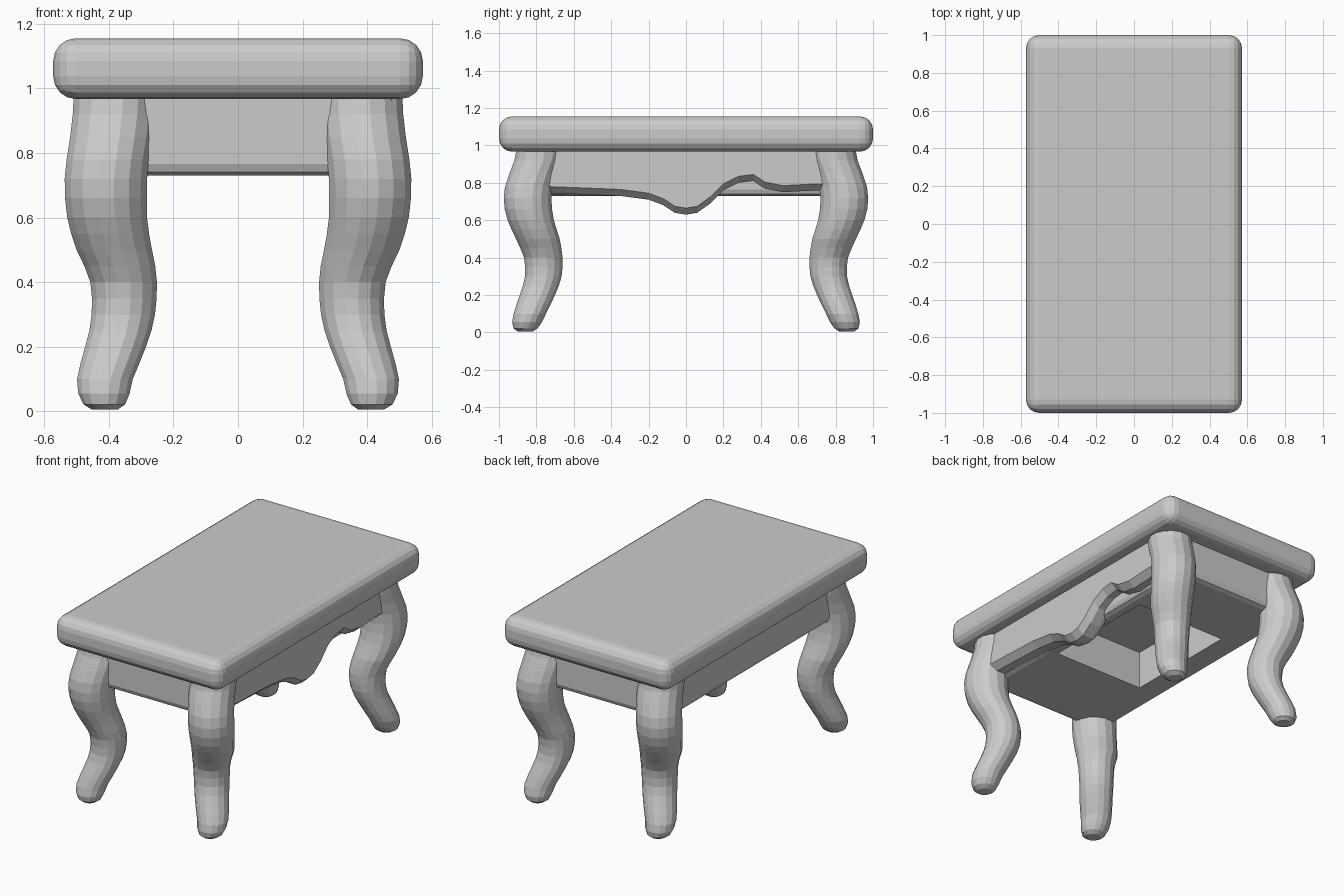
import bpy, bmesh, math

cube = bpy.data.objects.get("Cube")
if cube:
    bpy.data.objects.remove(cube, do_unlink=True)

grey = bpy.data.materials.new("plain_grey")
grey.use_nodes = True
colour = (0.6, 0.6, 0.6, 1)
grey.diffuse_color = colour
grey.node_tree.nodes["Principled BSDF"].inputs["Base Color"].default_value = colour


def finish(name, bm):
    bmesh.ops.recalc_face_normals(bm, faces=bm.faces[:])
    mesh = bpy.data.meshes.new(name)
    bm.to_mesh(mesh)
    bm.free()
    mesh.materials.append(grey)
    obj = bpy.data.objects.new(name, mesh)
    bpy.context.collection.objects.link(obj)
    return obj


def box(name, low, high):
    bm = bmesh.new()
    bmesh.ops.create_cube(bm, size=1)
    for v in bm.verts:
        for i in range(3):
            v.co[i] = (low[i] + high[i]) / 2 + v.co[i] * (high[i] - low[i])
    return finish(name, bm)


def bevel(obj, width, segments):
    mod = obj.modifiers.new("Rounding", 'BEVEL')
    mod.width = width
    mod.segments = segments
    mod.limit_method = 'ANGLE'
    mod.angle_limit = math.radians(50)


# Rounded slab top
top = box("table_top", (-0.572, -1, 0.967), (0.572, 1, 1.155))
bevel(top, 0.07, 4)

# Frame under the top, with a rectangular recess underneath
frame = box("apron_frame", (-0.47, -0.87, 0.73), (0.39, 0.87, 1.0))
bevel(frame, 0.035, 2)
cutter = box("recess_cutter", (-0.31, -0.32, 0.5), (0.31, 0.42, 0.97))
cutter.hide_render = True
cutter.hide_viewport = True
cut = frame.modifiers.new("Recess", 'BOOLEAN')
cut.operation = 'DIFFERENCE'
cut.solver = 'EXACT'
cut.object = cutter

# Carved side panel with a hanging centre drop and a notch
edge = [(-0.87, 0.75), (-0.6, 0.74), (-0.35, 0.73), (-0.2, 0.71), (-0.12, 0.68),
        (-0.06, 0.64), (0, 0.63), (0.06, 0.64), (0.13, 0.69), (0.2, 0.76),
        (0.28, 0.8), (0.36, 0.81), (0.42, 0.77), (0.52, 0.75), (0.7, 0.76),
        (0.87, 0.75)]
bm = bmesh.new()
rows = [[bm.verts.new((x, y, z + lift)) for y, z in edge]
        for x, lift in ((0.34, 0.02), (0.37, 0), (0.435, 0), (0.475, 0.035))]
rows.insert(0, [bm.verts.new((0.34, y, 0.99)) for y, z in edge])
rows.append([bm.verts.new((0.475, y, 0.99)) for y, z in edge])
for a, b in zip(rows, rows[1:] + rows[:1]):
    for i in range(len(edge) - 1):
        bm.faces.new((a[i], a[i + 1], b[i + 1], b[i]))
for end in (0, -1):
    bm.faces.new([row[end] for row in rows])
finish("carved_side_panel", bm)

# Curved legs: height, x centre, y centre, radius
sections = [(0.005, 0.412, 0.86, 0.04), (0.022, 0.414, 0.858, 0.066),
            (0.055, 0.415, 0.85, 0.081), (0.1, 0.412, 0.835, 0.088),
            (0.15, 0.396, 0.815, 0.093), (0.2, 0.379, 0.795, 0.096),
            (0.25, 0.364, 0.776, 0.098), (0.3, 0.355, 0.763, 0.1),
            (0.35, 0.352, 0.76, 0.102), (0.4, 0.354, 0.763, 0.105),
            (0.45, 0.366, 0.776, 0.112), (0.5, 0.383, 0.792, 0.119),
            (0.55, 0.396, 0.812, 0.123), (0.6, 0.405, 0.83, 0.126),
            (0.66, 0.409, 0.843, 0.129), (0.72, 0.409, 0.847, 0.13),
            (0.78, 0.403, 0.84, 0.13), (0.85, 0.392, 0.817, 0.13),
            (0.92, 0.384, 0.79, 0.13), (1.0, 0.38, 0.775, 0.13)]
SIDES = 16


def leg(name, sx, sy):
    bm = bmesh.new()
    rings = []
    for z, cx, cy, r in sections:
        ring = []
        for i in range(SIDES):
            t = math.tau * (i + 0.5) / SIDES
            ring.append(bm.verts.new((sx * (cx + r * math.cos(t)),
                                      sy * (cy + r * math.sin(t)), z)))
        rings.append(ring)
    for a, b in zip(rings, rings[1:]):
        for i in range(SIDES):
            j = (i + 1) % SIDES
            bm.faces.new((a[i], a[j], b[j], b[i]))
    bm.faces.new(rings[0])
    bm.faces.new(rings[-1])
    finish(name, bm)


for sy, end in ((-1, "front"), (1, "back")):
    for sx, side in ((1, "left"), (-1, "right")):
        leg(f"{end}_{side}_leg", sx, sy)
